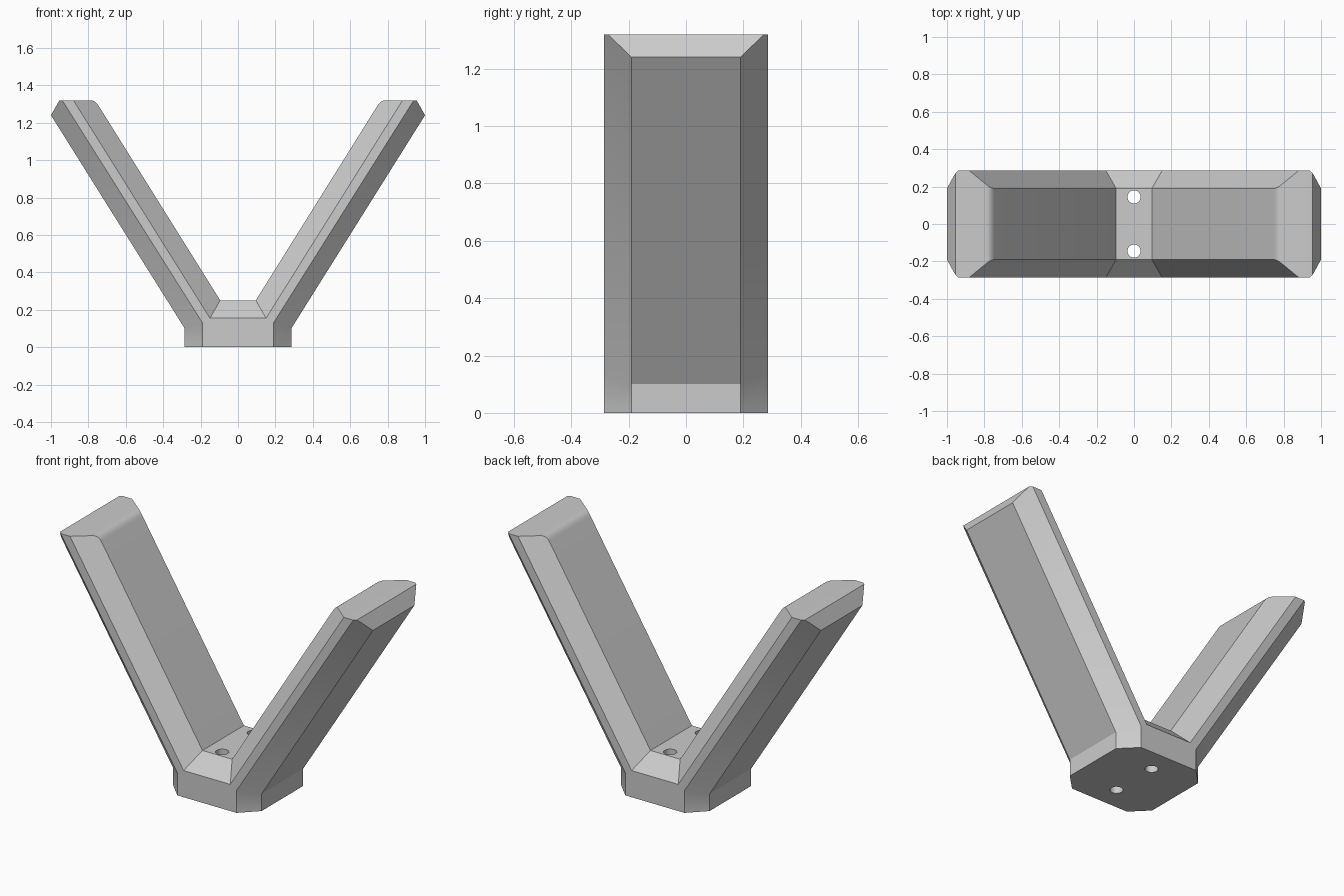
import bpy, bmesh, math

cube = bpy.data.objects.get("Cube")
if cube:
    bpy.data.objects.remove(cube, do_unlink=True)

HALF, FLAT, TOP = 0.285, 0.19, 1.32   # half depth, half flat width, arm height

grey = bpy.data.materials.new("light_grey")
grey.use_nodes = True
colour = (0.6, 0.6, 0.6, 1)
grey.diffuse_color = colour
grey.node_tree.nodes["Principled BSDF"].inputs["Base Color"].default_value = colour


def on_inner_chamfer(x, z):
    """Point of the rounded lip, with y where it meets the inner chamfer."""
    depth = x - (0.095 + (z - 0.25) * 0.625)
    return x, z, FLAT + 0.095 * max(depth, 0) / 0.116


# Rounded inner lip of the arm, from the top inwards (quadratic curve)
lip = []
for i in range(7):
    t = i / 6
    x = 0.79 * (1 - t) ** 2 + 2 * 0.764 * t * (1 - t) + 0.745 * t ** 2
    z = TOP * (1 - t * t) + 1.29 * t * t
    lip.append(on_inner_chamfer(x, z))

# Stations on the +x half: narrow outline at full depth, wide outline further in
stations = [
    ((0.19, 0), (0.285, 0, FLAT)),
    ((0.19, 0.13), (0.285, 0.1, FLAT)),
    ((0.94, TOP), (1.0, 1.24, FLAT)),
    ((0.94, TOP), (0.955, TOP, 0.272)),
]
stations += [((0.88, TOP), p) for p in lip]
stations.append(((0.15, 0.155), (0.095, 0.25, FLAT)))
stations += [((-n[0], n[1]), (-w[0],) + w[1:]) for n, w in reversed(stations)]

# V-shaped bracket: four outlines lofted front to back
bm = bmesh.new()
rings = [
    [bm.verts.new((n[0], -HALF, n[1])) for n, w in stations],
    [bm.verts.new((w[0], -w[2], w[1])) for n, w in stations],
    [bm.verts.new((w[0], w[2], w[1])) for n, w in stations],
    [bm.verts.new((n[0], HALF, n[1])) for n, w in stations],
]
count = len(stations)
for a, b in zip(rings, rings[1:]):
    for i in range(count):
        j = (i + 1) % count
        bm.faces.new((a[i], a[j], b[j], b[i]))

# Front and back: a middle block and two arm faces, without repeated corners
half = count // 2
for ring in (rings[0], rings[3]):
    keep = [ring[i] for i in range(half) if i in (0, 1, 2, 4, half - 1)]
    other = [ring[count - 1 - i] for i in (0, 1, 2, 4, half - 1)]
    bm.faces.new(keep + other[::-1])
bmesh.ops.remove_doubles(bm, verts=bm.verts, dist=0.0005)
bmesh.ops.recalc_face_normals(bm, faces=bm.faces)
mesh = bpy.data.meshes.new("v_bracket")
bm.to_mesh(mesh)
bm.free()
bracket = bpy.data.objects.new("v_bracket", mesh)
bpy.context.collection.objects.link(bracket)
mesh.materials.append(grey)

# Two screw holes through the base
for side in (-1, 1):
    bpy.ops.mesh.primitive_cylinder_add(vertices=32, radius=0.035, depth=1,
                                        location=(0, side * 0.145, 0.1))
    cutter = bpy.context.object
    cutter.name = "screw_hole_cutter"
    cutter.hide_render = True
    cutter.data.materials.append(grey)
    bpy.ops.object.select_all(action="DESELECT")
    bracket.select_set(True)
    bpy.context.view_layer.objects.active = bracket
    hole = bracket.modifiers.new("screw_hole", "BOOLEAN")
    hole.operation = "DIFFERENCE"
    hole.solver = "EXACT"
    hole.object = cutter
    bpy.ops.object.modifier_apply(modifier=hole.name)
    bpy.data.objects.remove(cutter, do_unlink=True)

bpy.ops.object.shade_smooth_by_angle(angle=math.radians(28))
